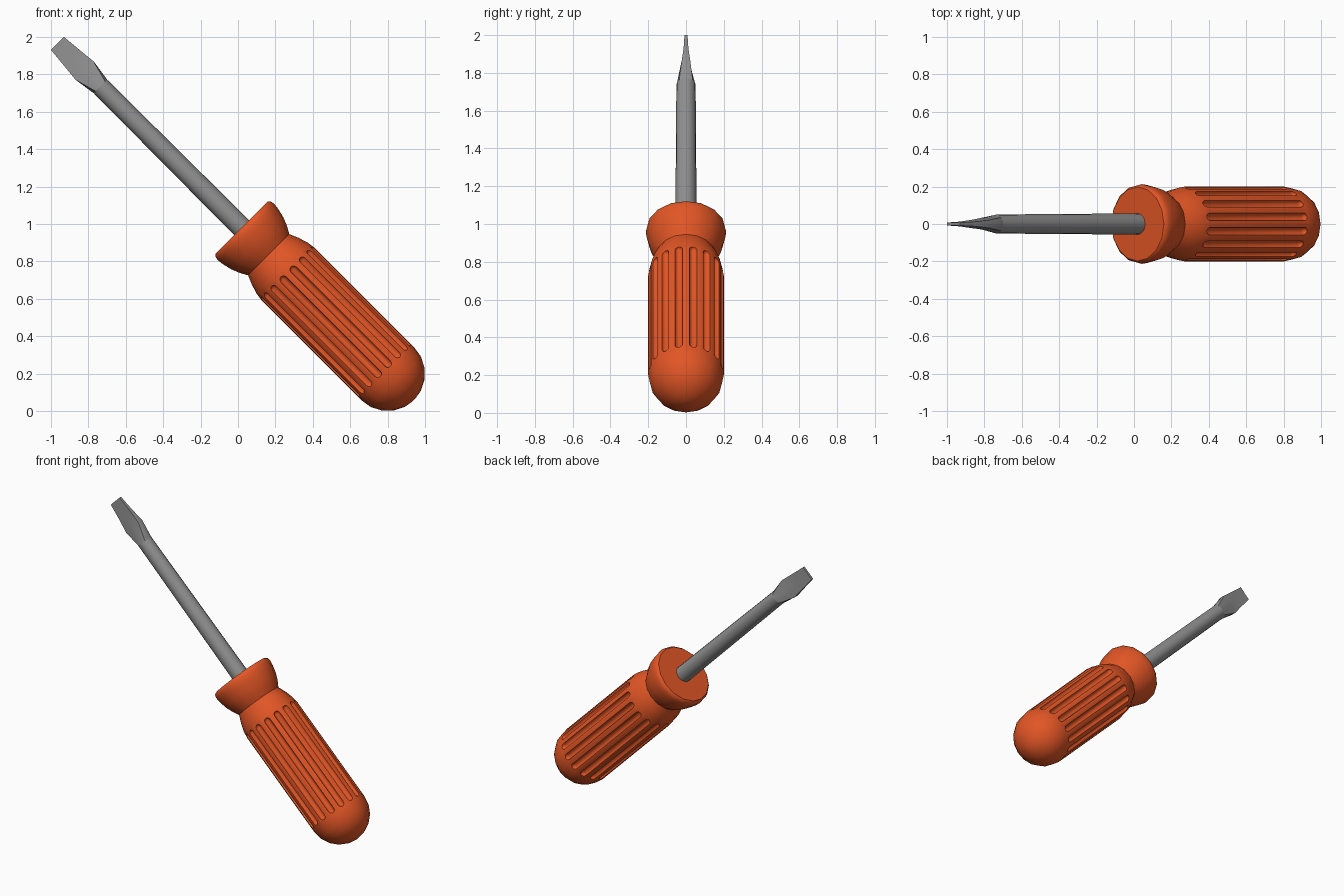
import bpy, bmesh, math
from mathutils import Matrix, Vector

if "Cube" in bpy.data.objects:
    bpy.data.objects.remove(bpy.data.objects["Cube"])

# The tool leans 45 degrees: local z runs from handle end to blade tip
TILT = Matrix.Translation((0, 0, 1)) @ Matrix.Rotation(math.radians(-45), 4, 'Y')


def material(name, rgb):
    m = bpy.data.materials.new(name)
    m.diffuse_color = (*rgb, 1)
    m.use_nodes = True
    m.node_tree.nodes["Principled BSDF"].inputs["Base Color"].default_value = m.diffuse_color
    return m


ORANGE = material("orange_plastic", (0.76, 0.092, 0.019))
STEEL = material("grey_steel", (0.28, 0.28, 0.28))


def loft(bm, rings):
    """Skin a list of equal-length point rings and cap both ends."""
    rows = [[bm.verts.new(p) for p in ring] for ring in rings]
    n = len(rows[0])
    for a, b in zip(rows, rows[1:]):
        for i in range(n):
            j = (i + 1) % n
            bm.faces.new((a[i], a[j], b[j], b[i]))
    bm.faces.new(rows[0][::-1])
    bm.faces.new(rows[-1])


def circle(t, r, n=16):
    return [Vector((r * math.cos(2 * math.pi * i / n), r * math.sin(2 * math.pi * i / n), t))
            for i in range(n)]


def box_ring(t, w, h, n=16):
    """A circle's points pushed out to a rectangle of half sizes w, h."""
    pts = []
    for p in circle(t, 1, n):
        k = max(abs(p.x), abs(p.y))
        pts.append(Vector((p.x / k * w, p.y / k * h, t)))
    return pts


def make(name, bm, mat, smooth=True):
    bmesh.ops.recalc_face_normals(bm, faces=bm.faces)
    me = bpy.data.meshes.new(name)
    bm.to_mesh(me)
    bm.free()
    me.materials.append(mat)
    ob = bpy.data.objects.new(name, me)
    bpy.context.collection.objects.link(ob)
    ob.matrix_world = TILT
    return ob


def finish(ob, angle=35):
    bpy.ops.object.select_all(action='DESELECT')
    ob.select_set(True)
    bpy.context.view_layer.objects.active = ob
    for mod in list(ob.modifiers):
        bpy.ops.object.modifier_apply(modifier=mod.name)
    bpy.ops.object.shade_smooth_by_angle(angle=math.radians(angle))


# Handle: straight grip with a domed end and a rounded shoulder
R, DOME = 0.2, -1.131
profile = [(DOME - R * math.cos(a), R * math.sin(a))
           for a in (math.radians(d) for d in (4, 18, 36, 54, 72, 90))]
profile += [(-0.385, R), (-0.335, 0.193), (-0.285, 0.178), (-0.235, 0.157), (-0.20, 0.14)]
bm = bmesh.new()
loft(bm, [circle(t, r) for t, r in profile])
handle = make("handle", bm, ORANGE)

# Sixteen round-ended grip grooves
bm = bmesh.new()
G, T0, T1 = 0.021, -1.115, -0.362
steps = [math.radians(d) for d in (5, 30, 60, 90)]
cap = [(T0 + G - G * math.cos(a), G * math.sin(a)) for a in steps]
cap += [(T1 - G + G * math.cos(a), G * math.sin(a)) for a in reversed(steps)]
for k in range(16):
    turn = Matrix.Rotation(math.radians(11.25 + 22.5 * k), 4, 'Z') @ Matrix.Translation((0.196, 0, 0))
    loft(bm, [[turn @ p for p in circle(t, r, 12)] for t, r in cap])
cutter = make("groove_cutter", bm, ORANGE)
cutter.hide_render = True
mod = handle.modifiers.new("grooves", 'BOOLEAN')
mod.operation = 'DIFFERENCE'
mod.solver = 'EXACT'
mod.object = cutter
finish(handle)
bpy.data.objects.remove(cutter, do_unlink=True)

# Collar: flared guard with a flat front
bm = bmesh.new()
loft(bm, [circle(t, r) for t, r in [
    (-0.26, 0.14), (-0.232, 0.156), (-0.19, 0.179), (-0.145, 0.197), (-0.095, 0.209),
    (-0.06, 0.213), (-0.038, 0.209), (-0.028, 0.198)]])
finish(make("collar", bm, ORANGE), 40)

# Shaft: slightly tapered rod
bm = bmesh.new()
loft(bm, [circle(-0.1, 0.057), circle(1.04, 0.051)])
finish(make("shaft", bm, STEEL))

# Blade: round rod flattening into a wide, thin tip
bm = bmesh.new()
loft(bm, [circle(1.04, 0.051), box_ring(1.16, 0.069, 0.022),
          box_ring(1.26, 0.059, 0.0125), box_ring(1.365, 0.049, 0.008)])
finish(make("blade", bm, STEEL), 30)
